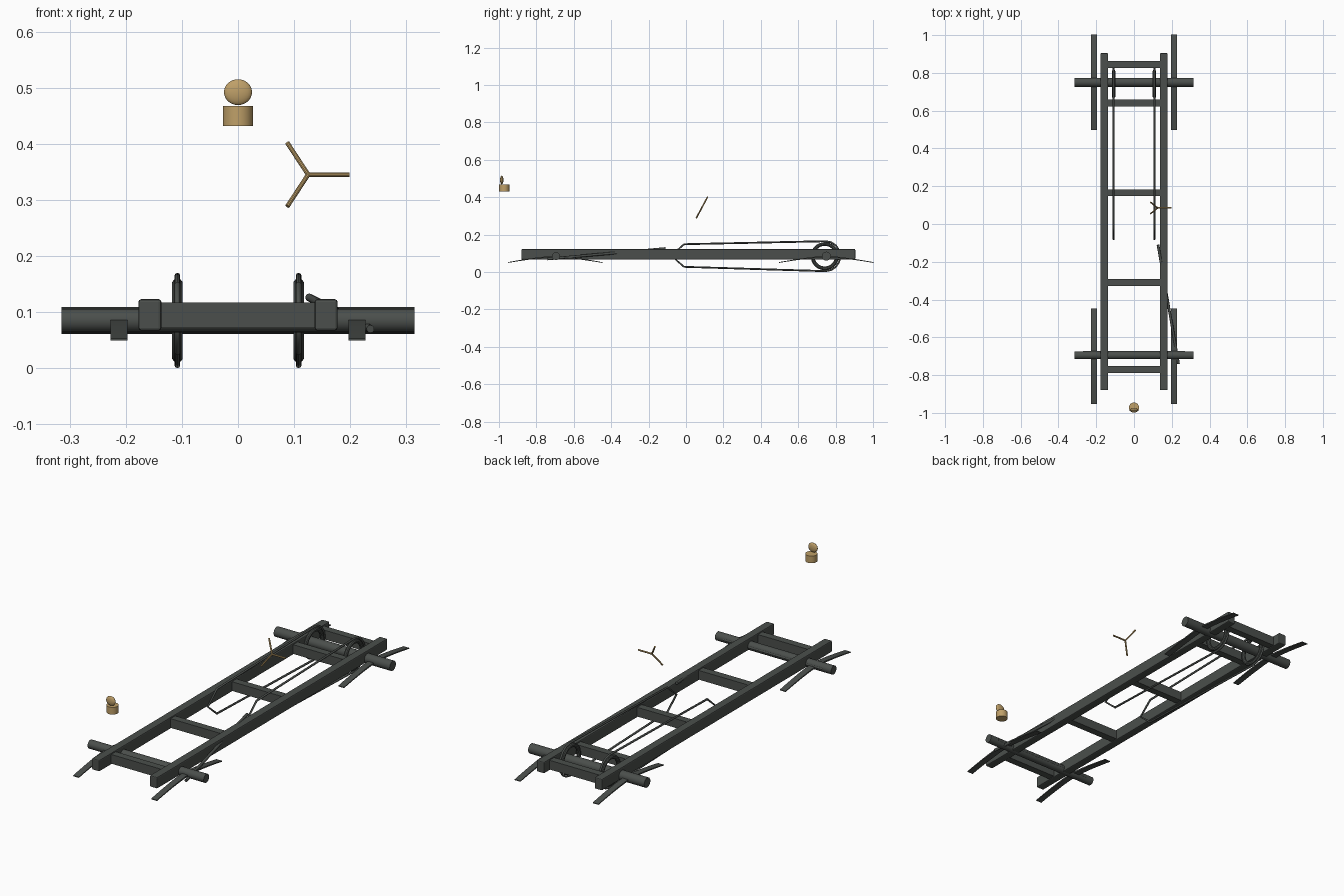
import bpy, bmesh, math
from mathutils import Vector, Matrix

if "Cube" in bpy.data.objects:
    bpy.data.objects.remove(bpy.data.objects["Cube"])


def material(name, rgb):
    m = bpy.data.materials.new(name)
    m.use_nodes = True
    m.diffuse_color = (*rgb, 1)
    m.node_tree.nodes["Principled BSDF"].inputs["Base Color"].default_value = (*rgb, 1)
    return m


IRON = material("dark iron", (0.07, 0.078, 0.072))
BRASS = material("brass", (0.52, 0.35, 0.14))


def finish(name, bm, mat, smooth=True):
    bmesh.ops.recalc_face_normals(bm, faces=bm.faces)
    mesh = bpy.data.meshes.new(name)
    bm.to_mesh(mesh)
    bm.free()
    mesh.materials.append(mat)
    obj = bpy.data.objects.new(name, mesh)
    bpy.context.collection.objects.link(obj)
    if smooth:
        bpy.ops.object.select_all(action='DESELECT')
        obj.select_set(True)
        bpy.context.view_layer.objects.active = obj
        bpy.ops.object.shade_smooth_by_angle(angle=math.radians(35))
    return obj


def box(name, center, size, bevel=0.0):
    bm = bmesh.new()
    bmesh.ops.create_cube(bm, size=1, matrix=Matrix.Translation(center) @ Matrix.Diagonal((*size, 1)))
    obj = finish(name, bm, IRON, False)
    if bevel:
        mod = obj.modifiers.new("bevel", 'BEVEL')
        mod.width, mod.segments = bevel, 2
    return obj


def rod(name, a, b, radius, mat=IRON, sides=24):
    a, b = Vector(a), Vector(b)
    turn = (b - a).to_track_quat('Z', 'Y').to_matrix().to_4x4()
    bm = bmesh.new()
    bmesh.ops.create_cone(bm, cap_ends=True, segments=sides, radius1=radius, radius2=radius,
                          depth=(b - a).length, matrix=Matrix.Translation((a + b) / 2) @ turn)
    return finish(name, bm, mat)


def tube(name, points, radius):
    # closed round tube through the points
    curve = bpy.data.curves.new(name, 'CURVE')
    curve.dimensions = '3D'
    curve.bevel_depth, curve.bevel_resolution = radius, 2
    spline = curve.splines.new('POLY')
    spline.points.add(len(points) - 1)
    for p, co in zip(spline.points, points):
        p.co = (*co, 1)
    spline.use_cyclic_u = True
    curve.materials.append(IRON)
    obj = bpy.data.objects.new(name, curve)
    bpy.context.collection.objects.link(obj)


def leaf_spring(name, x, y, half=0.253, steps=12):
    # arched flat strip
    bm = bmesh.new()
    rows = []
    for i in range(steps + 1):
        t = 2 * i / steps - 1
        z = 0.083 - 0.032 * abs(t) ** 1.4
        thick = 0.008 - 0.004 * abs(t)
        rows.append([bm.verts.new((x + sx * 0.0155, y + t * half, z + sz * thick / 2))
                     for sx, sz in ((-1, -1), (1, -1), (1, 1), (-1, 1))])
    for a, b in zip(rows, rows[1:]):
        for k in range(4):
            n = (k + 1) % 4
            bm.faces.new((a[k], a[n], b[n], b[k]))
    bm.faces.new(rows[0])
    bm.faces.new(rows[-1])
    finish(name, bm, IRON)


REAR_Y, FRONT_Y, AXLE_Z = 0.75, -0.695, 0.085

# Ladder frame
for i, y in enumerate((-0.77, -0.31, 0.165, 0.64, 0.845)):
    box(f"cross_member_{i + 1}", (0, y, 0.0945), (0.29, 0.036, 0.045))

# Mirrored parts
for side, s in (("left", 1), ("right", -1)):
    box(f"frame_rail_{side}", (s * 0.157, 0.0125, 0.095), (0.041, 1.785, 0.056), 0.005)
    leaf_spring(f"rear_spring_{side}", s * 0.212, REAR_Y)
    leaf_spring(f"front_spring_{side}", s * 0.212, -0.70)

    # Drive sprocket ring
    x = s * 0.108
    bm = bmesh.new()
    rings = []
    for i in range(40):
        a = math.tau * i / 40
        ring = []
        for j in range(10):
            b = math.tau * j / 10
            r = 0.065 + 0.01 * math.cos(b)
            ring.append(bm.verts.new((x + 0.01 * math.sin(b), 0.742 + r * math.cos(a),
                                      AXLE_Z + r * math.sin(a))))
        rings.append(ring)
    for i in range(40):
        p, q = rings[i], rings[(i + 1) % 40]
        for j in range(10):
            n = (j + 1) % 10
            bm.faces.new((p[j], q[j], q[n], p[n]))
    finish(f"sprocket_ring_{side}", bm, IRON)

    # Drive chain loop, pointed at the front and rounded at the rear
    path = [(x, -0.01, 0.028), (x, -0.08, 0.088), (x, -0.01, 0.149)]
    for i in range(9):
        a = math.pi / 2 - math.pi * i / 8
        path.append((x, 0.745 + 0.08 * math.cos(a), AXLE_Z + 0.08 * math.sin(a)))
    tube(f"drive_chain_{side}", path, 0.005)

# Axles and steering
rod("rear_axle", (-0.315, REAR_Y, AXLE_Z), (0.315, REAR_Y, AXLE_Z), 0.024)
rod("front_axle", (-0.315, FRONT_Y, AXLE_Z), (0.315, FRONT_Y, AXLE_Z), 0.021)
rod("tie_rod", (-0.27, -0.678, AXLE_Z), (0.27, -0.678, AXLE_Z), 0.006, sides=12)
rod("drag_link", (0.127, -0.11, 0.126), (0.236, -0.74, 0.07), 0.007, sides=12)

# Steering wheel spokes, in a tilted plane
hub = Vector((0.125, 0.085, 0.345))
up = Vector((0, 0.47, 0.88)).normalized()
for i in range(3):
    a = math.tau * i / 3
    tip = hub + 0.074 * (math.cos(a) * Vector((1, 0, 0)) + math.sin(a) * up)
    rod(f"wheel_spoke_{i + 1}", hub, tip, 0.004, BRASS, 10)

# Radiator cap and its round gauge
rod("radiator_cap", (0, -0.972, 0.432), (0, -0.972, 0.467), 0.027, BRASS, 32)
bm = bmesh.new()
bmesh.ops.create_uvsphere(bm, u_segments=24, v_segments=14, radius=1,
                          matrix=Matrix.Translation((0, -0.985, 0.492)) @ Matrix.Diagonal((0.025, 0.009, 0.023, 1)))
finish("cap_gauge", bm, BRASS)
